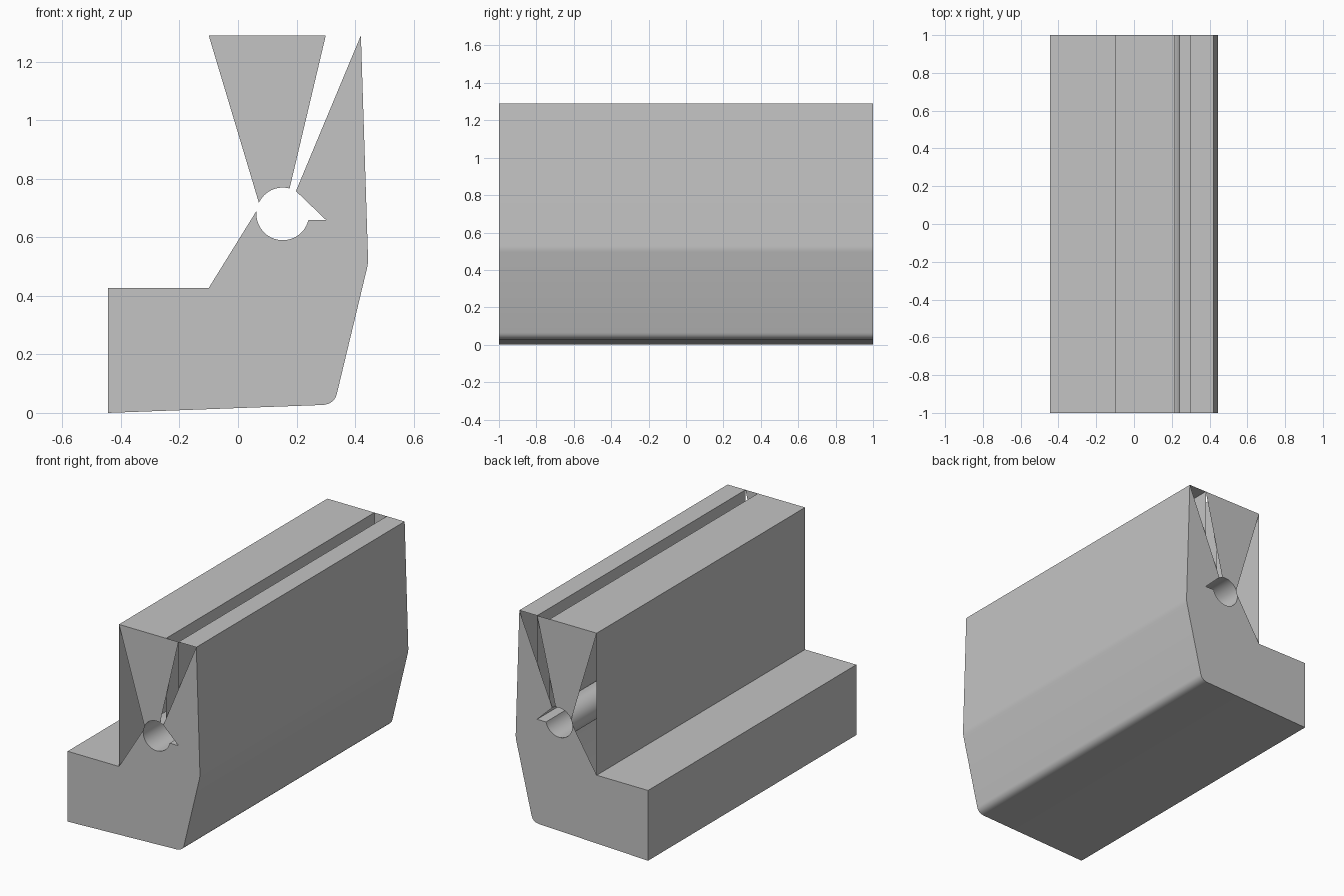
import bpy, bmesh, math
from mathutils import Vector

cube = bpy.data.objects.get("Cube")
if cube:
    bpy.data.objects.remove(cube)

HALF = 1.0
TOP = 1.29
BORE = Vector((0.153, 0.68))
RADIUS = 0.09

grey = bpy.data.materials.new("plain grey")
grey.use_nodes = True
grey.diffuse_color = (0.55, 0.55, 0.55, 1)
grey.node_tree.nodes["Principled BSDF"].inputs["Base Color"].default_value = grey.diffuse_color


def arc(start, end, steps):
    """Points on the bore, angles in degrees."""
    angles = [math.radians(start + (end - start) * i / steps) for i in range(steps + 1)]
    return [BORE + RADIUS * Vector((math.cos(a), math.sin(a))) for a in angles]


def bend(a, corner, b, steps=8):
    """Rounded corner between two tangent points."""
    a, c, b = Vector(a), Vector(corner), Vector(b)
    ts = [i / steps for i in range(steps + 1)]
    return [a * (1 - t) ** 2 + c * 2 * t * (1 - t) + b * t * t for t in ts]


def make_object(name, bm):
    mesh = bpy.data.meshes.new(name)
    bm.to_mesh(mesh)
    bm.free()
    mesh.materials.append(grey)
    obj = bpy.data.objects.new(name, mesh)
    bpy.context.collection.objects.link(obj)
    return obj


def ring(bm, points, y):
    return [bm.verts.new((x, y, z)) for x, z in points]


def end_plates(name, points):
    """Flat plate on both ends from a clockwise outline."""
    bm = bmesh.new()
    bm.faces.new(ring(bm, points, -HALF)[::-1])
    bm.faces.new(ring(bm, points, HALF))
    return make_object(name, bm)


# Shared outline pieces
foot = [(-0.445, 0), (-0.445, 0.427), (-0.1, 0.427)]
notch = [(0.3, 0.66)]
outer_side = ([(0.42, TOP)]
              + bend((0.4443, 0.53), (0.445, 0.513), (0.441, 0.495), 4)
              + bend((0.338, 0.066), (0.329, 0.029), (0.287, 0.027)))

# Long walls: foot, upright, slot, bore and rounded outer side
profile = (foot + [(-0.1, TOP), (0.217, TOP)] + arc(45, 347, 40)
           + notch + [(0.3, TOP)] + outer_side)
bm = bmesh.new()
front, back = ring(bm, profile, -HALF), ring(bm, profile, HALF)
for i in range(len(profile)):
    j = (i + 1) % len(profile)
    bm.faces.new((front[i], front[j], back[j], back[i]))
walls = make_object("long_walls", bm)
bpy.context.view_layer.objects.active = walls
walls.select_set(True)
bpy.ops.object.shade_smooth_by_angle(angle=math.radians(30))

# End plates: lower body with outer arm, and upper wedge
end_plates("body_end_plates", foot + arc(173, 347, 24) + notch + arc(60, 60, 1)[:1] + outer_side)
end_plates("wedge_end_plates", [(-0.1, TOP), (0.3, TOP)] + arc(75, 155, 12))
